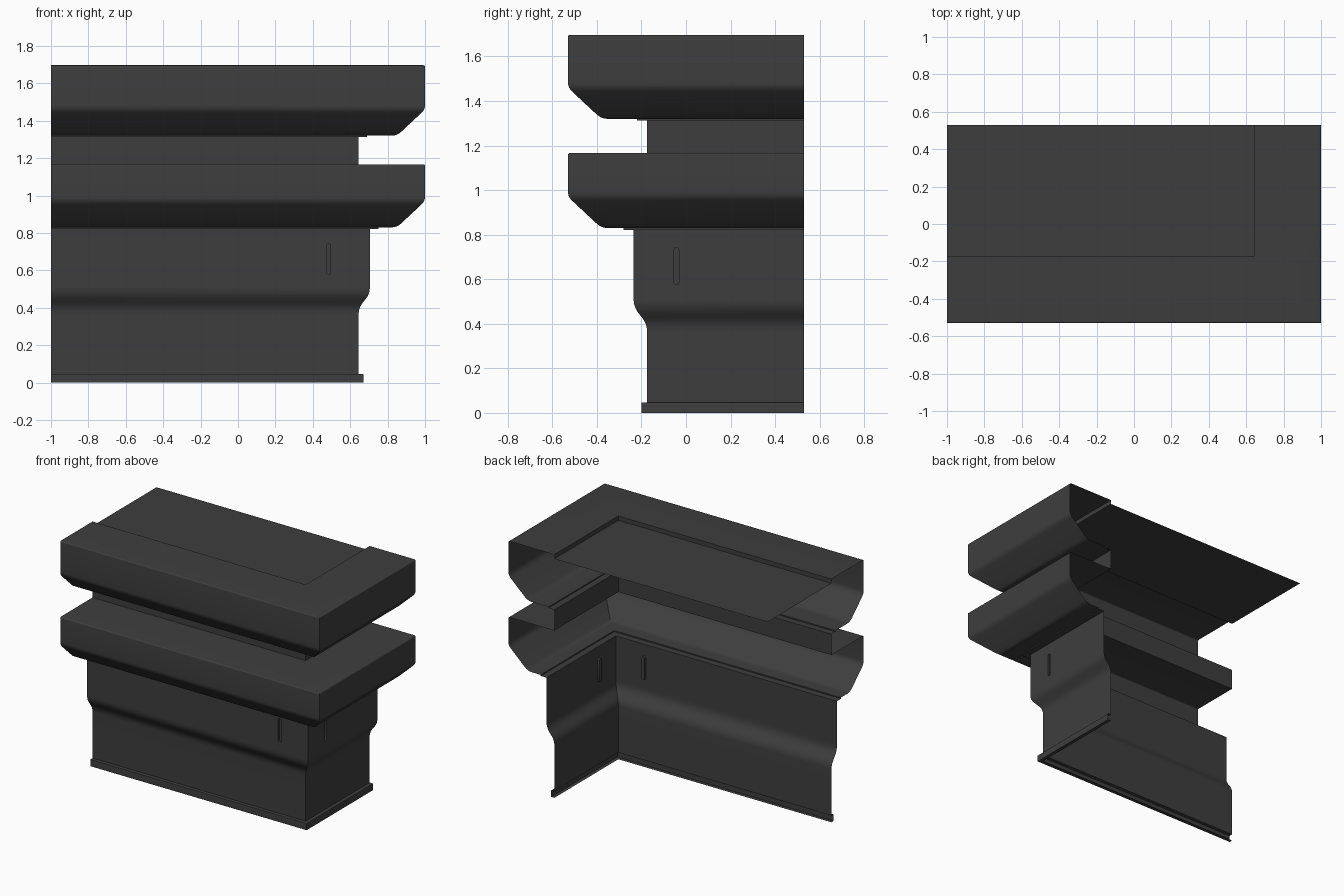
import bpy, bmesh, math
from mathutils import Vector

cube = bpy.data.objects.get("Cube")
if cube:
    bpy.data.objects.remove(cube)

LEFT, BACK = -1.0, 0.53          # open ends of the moulding
CX, CY = 0.645, -0.175           # corner of the wall line
BULGE = 0.06                     # upper wall offset from the wall line
DEPTH = 0.355                    # overhang of the ledges

charcoal = bpy.data.materials.new("charcoal")
charcoal.use_nodes = True
colour = (0.048, 0.048, 0.048, 1)
charcoal.diffuse_color = colour
bsdf = next(n for n in charcoal.node_tree.nodes if n.type == "BSDF_PRINCIPLED")
bsdf.inputs["Base Color"].default_value = colour
bsdf.inputs["Roughness"].default_value = 0.8


def finish(name, bm):
    mesh = bpy.data.meshes.new(name)
    bm.to_mesh(mesh)
    bm.free()
    mesh.materials.append(charcoal)
    obj = bpy.data.objects.new(name, mesh)
    bpy.context.collection.objects.link(obj)
    mesh.shade_smooth()
    mesh.set_sharp_from_angle(angle=math.radians(30))
    return obj


def rounded(profile, steps=5):
    """Profile of (outset, height, corner size) with its corners eased."""
    out = []
    for i, (d, z, size) in enumerate(profile):
        p = Vector((d, z))
        if not size:
            out.append(p)
            continue
        a = p + (Vector(profile[i - 1][:2]) - p).normalized() * size
        b = p + (Vector(profile[i + 1][:2]) - p).normalized() * size
        for s in range(steps + 1):
            t = s / steps
            out.append(a * (1 - t) ** 2 + p * 2 * t * (1 - t) + b * t * t)
    return out


def sweep(name, profile):
    """Run a profile along the front and round the mitred corner."""
    bm = bmesh.new()
    rows = []
    for d, z in rounded(profile):
        path = ((LEFT, CY - d), (CX + d, CY - d), (CX + d, BACK))
        rows.append([bm.verts.new((x, y, z)) for x, y in path])
    for low, high in zip(rows, rows[1:]):
        for k in range(2):
            bm.faces.new((low[k], low[k + 1], high[k + 1], high[k]))
    return finish(name, bm)


def ledge(name, bottom, top, lip, inner, drop=0):
    """Overhanging ledge with a thin lip beneath and a coved lower edge."""
    under = bottom + 0.008
    profile = [(inner, bottom, 0), (lip, bottom, 0), (lip, under, 0),
               (0.205, under, 0.03), (DEPTH, under + 0.14, 0.025),
               (DEPTH, top, 0.01), (0, top, 0)]
    if drop:
        profile.append((0, top - drop, 0))
    sweep(name, profile)


def slotted_wall(name, place, start, end, slot, low, high):
    """Flat wall with a shallow vertical slot; place maps (along, z, inward)."""
    bm = bmesh.new()

    def loop(points):
        vs = [bm.verts.new(place(u, z, 0)) for u, z in points]
        return [bm.edges.new((v, vs[i - 1])) for i, v in enumerate(vs)]

    border = loop([(start, low), (end, low), (end, high), (start, high)])
    r, half, mid = 0.011, 0.072, 0.66
    pill = []
    for k in range(16):
        a = math.pi * (k + 0.5) / 8
        side = half if math.sin(a) > 0 else -half
        pill.append((slot + r * math.cos(a), mid + side + r * math.sin(a)))
    rim = loop(pill)
    outward = place(0, 0, -1) - place(0, 0, 0)
    bmesh.ops.triangle_fill(bm, edges=border + rim, normal=outward, use_beauty=True)
    # Sink the slot and close its floor
    geom = bmesh.ops.extrude_edge_only(bm, edges=rim)["geom"]
    inner = [g for g in geom if isinstance(g, bmesh.types.BMVert)]
    bmesh.ops.translate(bm, verts=inner, vec=-outward * 0.015)
    bmesh.ops.contextual_create(bm, geom=[e for e in bm.edges
                                          if all(v in inner for v in e.verts)])
    bmesh.ops.recalc_face_normals(bm, faces=bm.faces)
    if max(bm.faces, key=lambda f: f.calc_area()).normal.dot(outward) < 0:
        bmesh.ops.reverse_faces(bm, faces=bm.faces)
    finish(name, bm)


# Base trim and the lower wall with its flowing step
sweep("base_trim", [(0, 0, 0), (0.025, 0, 0), (0.025, 0.047, 0.005), (0, 0.047, 0)])
sweep("lower_wall", [(0, 0.047, 0), (0, 0.4, 0.035), (BULGE, 0.475, 0.035),
                     (BULGE, 0.52, 0)])

# Upper wall: front and side, each with a slot
slotted_wall("upper_wall_front", lambda u, z, i: Vector((u, CY - BULGE + i, z)),
             LEFT, CX + BULGE, 0.485, 0.52, 0.822)
slotted_wall("upper_wall_side", lambda u, z, i: Vector((CX + BULGE - i, u, z)),
             CY - BULGE, BACK, -0.043, 0.52, 0.822)

# Two ledges with a neck between them
ledge("lower_ledge", 0.822, 1.167, 0.105, BULGE)
sweep("neck", [(0, 1.167, 0), (0, 1.312, 0)])
ledge("upper_ledge", 1.312, 1.697, 0.045, 0, drop=0.03)

# Sunken top panel
bm = bmesh.new()
bm.faces.new([bm.verts.new((x, y, 1.667)) for x, y in
              ((LEFT, CY), (CX, CY), (CX, BACK), (LEFT, BACK))])
finish("top_panel", bm)
